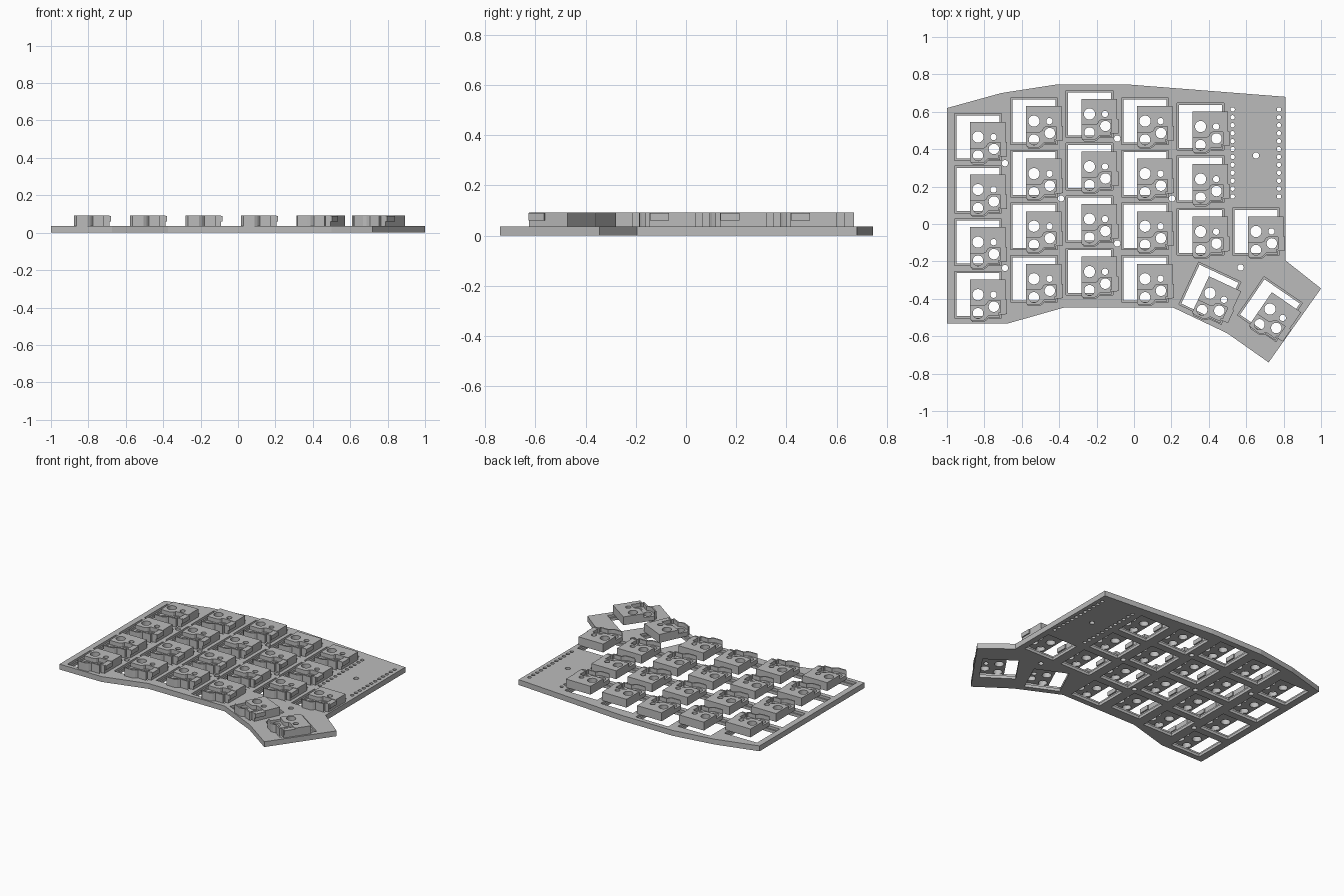
import bpy, bmesh
from math import radians, pi, cos, sin
from mathutils import Matrix

cube = bpy.data.objects.get("Cube")
if cube:
    bpy.data.objects.remove(cube, do_unlink=True)

PLATE_TOP, SOCKET_TOP, POCKET_FLOOR = 0.037, 0.093, 0.065

grey = bpy.data.materials.new("plain grey")
grey.use_nodes = True
grey.diffuse_color = (0.5, 0.5, 0.5, 1)
grey.node_tree.nodes["Principled BSDF"].inputs["Base Color"].default_value = (0.5, 0.5, 0.5, 1)


def add_prism(bm, outline, z0, z1, matrix=Matrix()):
    """Extrude a flat outline between two heights."""
    low = [bm.verts.new(matrix @ Matrix.Translation((x, y, z0)).translation) for x, y in outline]
    high = [bm.verts.new(matrix @ Matrix.Translation((x, y, z1)).translation) for x, y in outline]
    n = len(outline)
    bm.faces.new(low[::-1])
    bm.faces.new(high)
    for i in range(n):
        j = (i + 1) % n
        bm.faces.new((low[i], low[j], high[j], high[i]))


def circle(x, y, r, n=24):
    return [(x + r * cos(2 * pi * i / n), y + r * sin(2 * pi * i / n)) for i in range(n)]


def box(x0, y0, x1, y1):
    return [(x0, y0), (x1, y0), (x1, y1), (x0, y1)]


def make_object(name, prisms):
    bm = bmesh.new()
    for p in prisms:
        add_prism(bm, *p)
    bmesh.ops.recalc_face_normals(bm, faces=bm.faces)
    mesh = bpy.data.meshes.new(name)
    bm.to_mesh(mesh)
    bm.free()
    mesh.materials.append(grey)
    obj = bpy.data.objects.new(name, mesh)
    bpy.context.collection.objects.link(obj)
    return obj


def cut(obj, prisms):
    """Subtract prisms, bake the result and drop the cutter."""
    cutter = make_object("cutter", prisms)
    cutter.hide_render = True
    mod = obj.modifiers.new("cut", "BOOLEAN")
    mod.operation, mod.solver, mod.object = "DIFFERENCE", "EXACT", cutter
    deps = bpy.context.evaluated_depsgraph_get()
    baked = bpy.data.meshes.new_from_object(obj.evaluated_get(deps))
    obj.modifiers.clear()
    obj.data = baked
    bpy.data.objects.remove(cutter, do_unlink=True)


# Key positions: columns of the grid, then the angled thumb keys
PITCH = 0.281
columns = [(-0.834, 0.465, 4), (-0.535, 0.55, 4), (-0.238, 0.588, 4),
           (0.059, 0.55, 4), (0.356, 0.521, 3), (0.652, -0.04, 1)]
keys = [(x, top - PITCH * row, 0) for x, top, count in columns for row in range(count)]
keys += [(0.406, -0.37, -25), (0.727, -0.455, -34.5)]
places = [Matrix.Translation((x, y, 0)) @ Matrix.Rotation(radians(a), 4, "Z") for x, y, a in keys]

# Base plate with stepped key openings, screw holes and controller pin holes
outline = [(-1, -0.532), (-0.675, -0.532), (-0.375, -0.447), (0.21, -0.447), (0.5, -0.585),
           (0.72, -0.74), (1, -0.345), (0.81, -0.195), (0.81, 0.68), (-0.02, 0.745),
           (-0.42, 0.745), (-0.71, 0.70), (-1, 0.62)]
plate = make_object("base_plate", [(outline, 0, PLATE_TOP)])
screws = [(-0.69, 0.325), (-0.69, -0.235), (-0.39, 0.136), (-0.09, 0.457),
          (-0.09, -0.104), (0.203, 0.136), (0.652, 0.366), (0.57, -0.233)]
holes = [(circle(x, y, 0.017), -0.1, 0.2) for x, y in screws]
holes += [(circle(x, 0.147 + 0.0423 * i, 0.012, 16), -0.1, 0.2)
          for x in (0.527, 0.775) for i in range(12)]
holes += [(box(-0.115, -0.115, 0.115, 0.115), -0.1, 0.2, m) for m in places]
cut(plate, holes)
cut(plate, [(box(-0.125, -0.125, 0.125, 0.125), 0.02, 0.2, m) for m in places])

# Switch socket holder: stepped block with an S-shaped pocket on top
body = [(-0.043, -0.13), (-0.03, -0.146), (0.03, -0.146), (0.045, -0.137), (0.058, -0.122),
        (0.118, -0.122), (0.118, -0.105), (0.147, -0.105), (0.147, 0.08), (-0.043, 0.08)]
socket = make_object("socket_holder", [(body, PLATE_TOP - 0.002, SOCKET_TOP)])
pocket = [(-0.06, -0.12), (-0.03, -0.137), (0.026, -0.137), (0.04, -0.128), (0.054, -0.112),
          (0.109, -0.112), (0.109, -0.095), (0.17, -0.095), (0.17, -0.03), (0.065, -0.03),
          (0.053, -0.036), (0.045, -0.052), (0.032, -0.06), (-0.06, -0.06)]
cut(socket, [(pocket, POCKET_FLOOR, 0.2)])
cut(socket, [(circle(x, y, r), -0.1, 0.2) for x, y, r in
             [(0, 0, 0.03), (0.083, 0, 0.017), (0, -0.099, 0.028), (0.085, -0.064, 0.028)]])

# One holder per key, sharing a mesh
socket.matrix_world = places[0]
for i, m in enumerate(places[1:], 2):
    copy = bpy.data.objects.new(f"socket_holder_{i}", socket.data)
    copy.matrix_world = m
    bpy.context.collection.objects.link(copy)

# Contact tab on the right of every holder
tab = make_object("contact_tab", [(box(0.119, -0.103, 0.155, -0.027), POCKET_FLOOR - 0.004, SOCKET_TOP - 0.003, m)
                                  for m in places])
